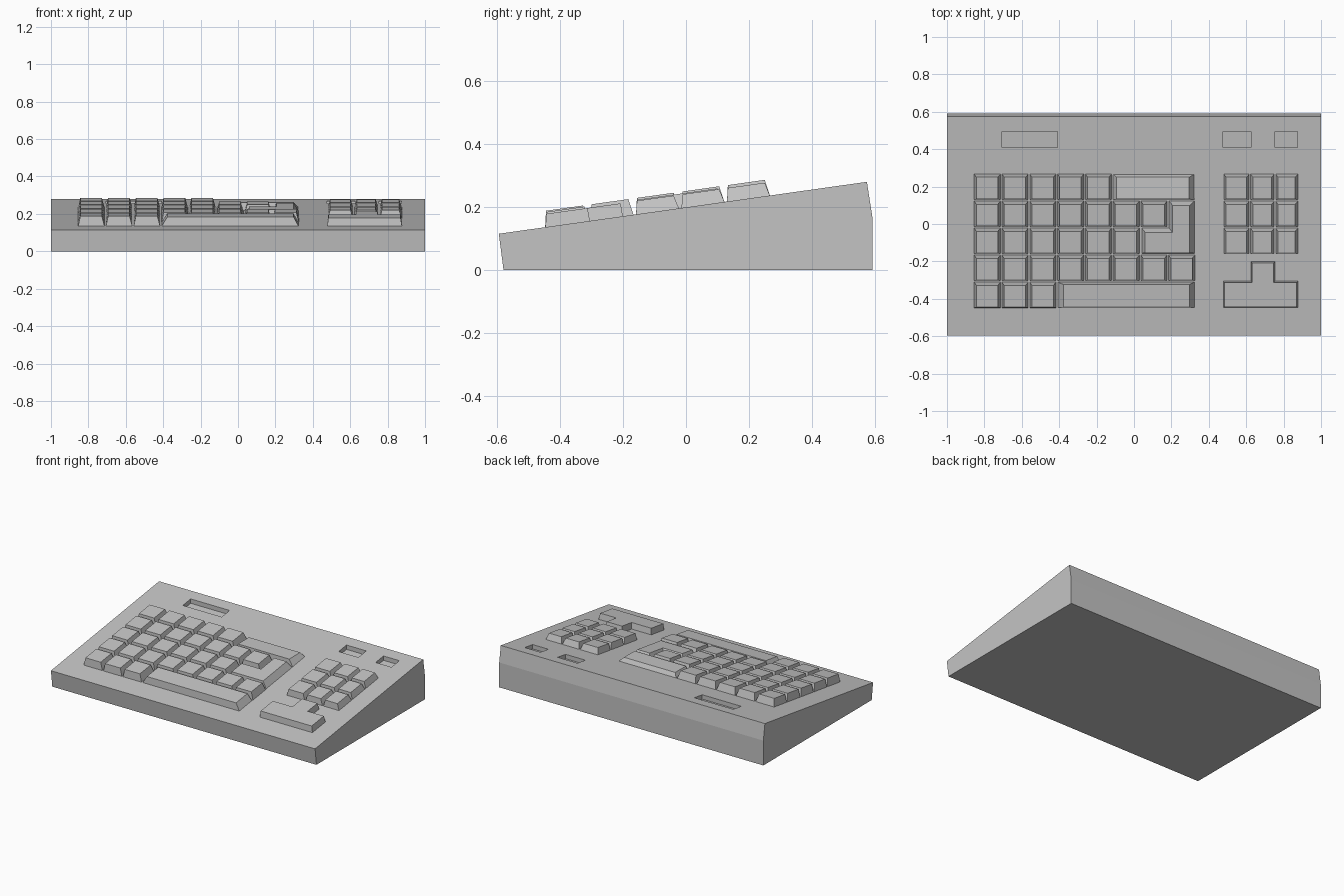
import bpy, bmesh

cube = bpy.data.objects.get("Cube")
if cube:
    bpy.data.objects.remove(cube)

grey = bpy.data.materials.new("plain_grey")
grey.use_nodes = True
colour = (0.55, 0.55, 0.55, 1)
grey.diffuse_color = colour
grey.node_tree.nodes["Principled BSDF"].inputs["Base Color"].default_value = colour


def deck(y):
    """Height of the sloping top at depth y."""
    return 0.115 + 0.141 * (y + 0.595)


def loft(name, bottom, top):
    """Closed solid between two matching loops of points."""
    bm = bmesh.new()
    a = [bm.verts.new(p) for p in bottom]
    b = [bm.verts.new(p) for p in top]
    bm.faces.new(a[::-1])
    bm.faces.new(b)
    for i in range(len(a)):
        j = (i + 1) % len(a)
        bm.faces.new((a[i], a[j], b[j], b[i]))
    bmesh.ops.recalc_face_normals(bm, faces=bm.faces)
    mesh = bpy.data.meshes.new(name)
    bm.to_mesh(mesh)
    bm.free()
    mesh.materials.append(grey)
    obj = bpy.data.objects.new(name, mesh)
    bpy.context.collection.objects.link(obj)
    return obj


def rect(x0, x1, y0, y1):
    return [(x0, y0), (x1, y0), (x1, y1), (x0, y1)]


def key(name, outline, height, left=0.012, right=0.015, front=0.003, back=0.018, back_drop=0.0):
    """Tapered key cap on the deck; outline runs anticlockwise with square corners."""
    n = len(outline)
    depth = max(p[1] for p in outline) - min(p[1] for p in outline)
    start = min(p[1] for p in outline)
    bottom, top = [], []
    for i, (x, y) in enumerate(outline):
        tx, ty = x, y
        for p, q in ((outline[i - 1], (x, y)), ((x, y), outline[(i + 1) % n])):
            dx, dy = q[0] - p[0], q[1] - p[1]
            if abs(dy) > abs(dx):
                tx += -right if dy > 0 else left
            else:
                ty += front if dx > 0 else -back
        bottom.append((x, y, deck(y) - 0.004))
        top.append((tx, ty, deck(ty) + height - back_drop * (ty - start) / depth))
    return loft(name, bottom, top)


# Wedge-shaped case
profile = [(-0.58, 0), (0.592, 0), (0.592, 0.17), (0.575, 0.28), (-0.595, 0.115)]
case = loft("case", [(-1, y, z) for y, z in profile], [(1, y, z) for y, z in profile])

# Shallow slots along the back of the deck
for i, (x0, x1) in enumerate([(-0.705, -0.41), (0.475, 0.625), (0.755, 0.875)]):
    slot = rect(x0, x1, 0.41, 0.495)
    cutter = loft(f"slot_cutter_{i + 1}",
                  [(x, y, deck(y) - 0.03) for x, y in slot],
                  [(x, y, deck(y) + 0.1) for x, y in slot])
    cutter.hide_render = True
    cutter.hide_viewport = True
    cutter.display_type = 'WIRE'
    cut = case.modifiers.new("slot", 'BOOLEAN')
    cut.operation = 'DIFFERENCE'
    cut.solver = 'EXACT'
    cut.object = cutter

# Main block of square keys, rows from back to front
pitch = 0.1445
rows = [0.13 - pitch * r for r in range(5)]
for r, count in enumerate([5, 7, 6, 8, 3]):
    for c in range(count):
        x = -0.855 + 0.1485 * c
        key(f"key_{r + 1}_{c + 1}", rect(x, x + 0.142, rows[r], rows[r] + 0.138), 0.052)

# Wide keys
key("wide_back_key", rect(-0.113, 0.325, rows[0], 0.268), 0.045,
    left=0.02, right=0.03, back_drop=0.018)
key("space_bar", rect(-0.41, 0.325, rows[4], rows[4] + 0.138), 0.048,
    left=0.032, right=0.028, back=0.013)
key("enter_key", [(0.04, -0.157), (0.325, -0.157), (0.325, 0.125), (0.186, 0.125),
                  (0.186, -0.02), (0.04, -0.02)], 0.046,
    left=0.02, right=0.027, back=0.025)

# Side pad
for r in range(3):
    for c, (x0, x1) in enumerate([(0.48, 0.617), (0.623, 0.751), (0.757, 0.877)]):
        key(f"pad_key_{r + 1}_{c + 1}", rect(x0, x1, rows[r], rows[r] + 0.138), 0.043)
key("pad_arrow_key", [(0.477, -0.447), (0.877, -0.447), (0.877, -0.305), (0.755, -0.305),
                      (0.755, -0.2), (0.625, -0.2), (0.625, -0.305), (0.477, -0.305)], 0.042,
    left=0.006, right=0.008, back=0.008)
